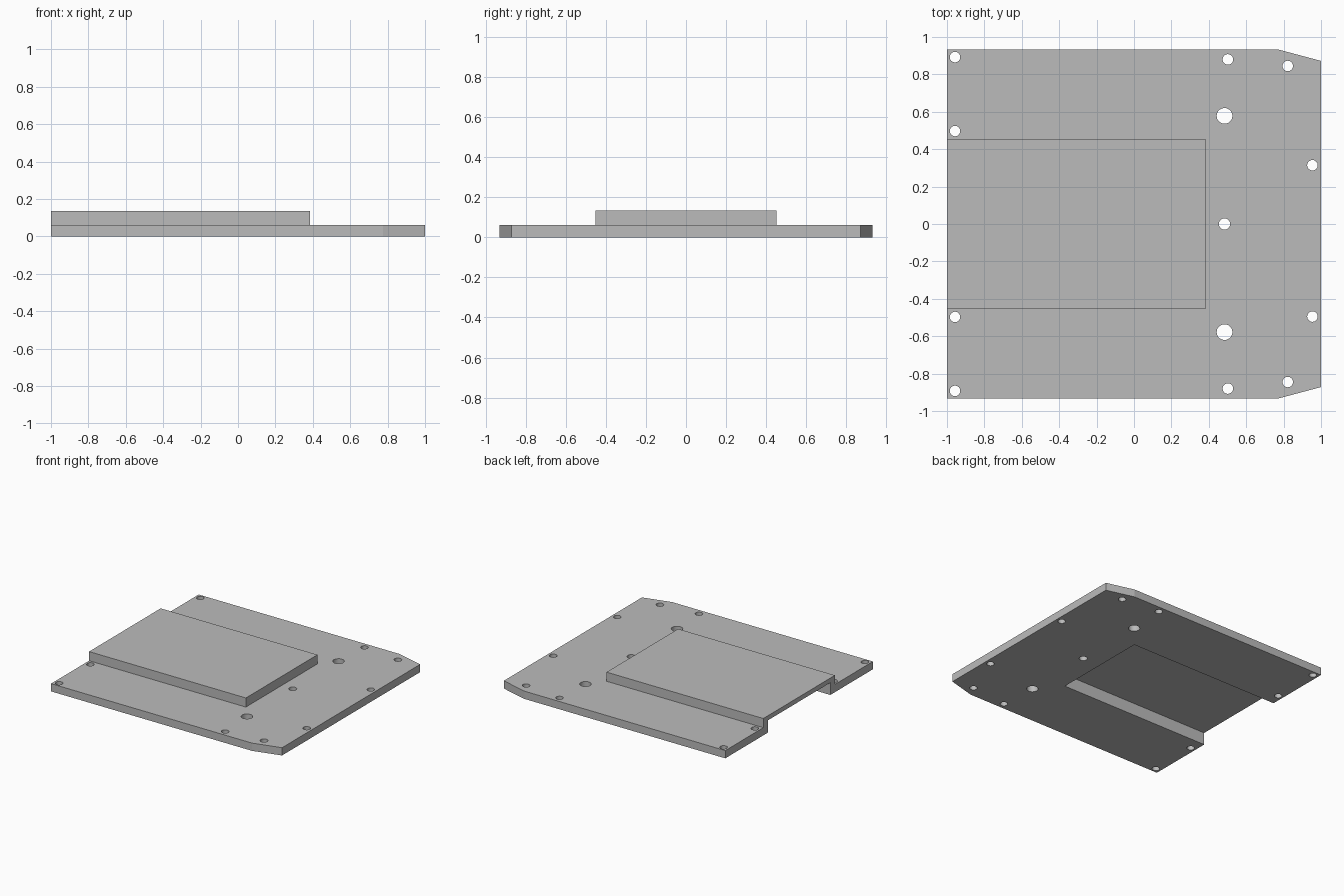
import bpy
import bmesh
from math import pi, cos, sin, radians

cube = bpy.data.objects.get("Cube")
if cube:
    bpy.data.objects.remove(cube, do_unlink=True)

# Main sizes
LEFT, RIGHT, DEPTH = -1.0, 1.0, 0.932
BASE_TOP, COVER_TOP, CHANNEL_TOP = 0.062, 0.135, 0.098
COVER_END, COVER_HALF, WALL = 0.386, 0.452, 0.058

grey = bpy.data.materials.new("plain grey")
grey.use_nodes = True
grey.diffuse_color = (0.5, 0.5, 0.5, 1)
grey.node_tree.nodes["Principled BSDF"].inputs["Base Color"].default_value = (0.5, 0.5, 0.5, 1)


def add_prism(bm, outline, bottom, top):
    """Extrude a flat outline between two heights."""
    face = bm.faces.new([bm.verts.new((x, y, bottom)) for x, y in outline])
    new = bmesh.ops.extrude_face_region(bm, geom=[face])["geom"]
    bmesh.ops.translate(bm, vec=(0, 0, top - bottom),
                        verts=[g for g in new if isinstance(g, bmesh.types.BMVert)])


def rectangle(x0, x1, half):
    return [(x0, -half), (x1, -half), (x1, half), (x0, half)]


def circle(x, y, radius, sides=32):
    return [(x + radius * cos(2 * pi * i / sides), y + radius * sin(2 * pi * i / sides))
            for i in range(sides)]


def make_object(name, prisms):
    bm = bmesh.new()
    for outline, bottom, top in prisms:
        add_prism(bm, outline, bottom, top)
    bmesh.ops.recalc_face_normals(bm, faces=bm.faces)
    mesh = bpy.data.meshes.new(name)
    bm.to_mesh(mesh)
    bm.free()
    mesh.materials.append(grey)
    obj = bpy.data.objects.new(name, mesh)
    bpy.context.collection.objects.link(obj)
    return obj


def combine(target, other, operation):
    """Apply a boolean and discard the helper."""
    mod = target.modifiers.new(operation, 'BOOLEAN')
    mod.operation, mod.solver, mod.object = operation, 'EXACT', other
    bpy.context.view_layer.objects.active = target
    bpy.ops.object.modifier_apply(modifier=mod.name)
    bpy.data.objects.remove(other, do_unlink=True)


# Base plate with two clipped corners
half_outline = [(LEFT, DEPTH), (0.775, DEPTH), (RIGHT, 0.872)]
outline = half_outline + [(x, -y) for x, y in reversed(half_outline)]
plate = make_object("mounting_plate", [(outline, 0, BASE_TOP)])

# Raised cover, fused to the base
cover = make_object("raised_cover", [(rectangle(LEFT, COVER_END, COVER_HALF), 0.02, COVER_TOP)])
combine(plate, cover, 'UNION')

# Channel under the cover, open at the right-hand edge
channel = make_object("channel_cutter", [
    (rectangle(LEFT - 0.1, COVER_END - WALL, COVER_HALF - WALL), -0.1, CHANNEL_TOP)])
combine(plate, channel, 'DIFFERENCE')

# Screw holes: mirrored pairs, then single ones
small, large = 0.028, 0.042
pairs = [(-0.957, 0.892, small), (-0.957, 0.497, small), (0.502, 0.88, small),
         (0.822, 0.845, small), (0.484, 0.578, large)]
holes = pairs + [(x, -y, r) for x, y, r in pairs]
holes += [(0.484, 0, 0.03), (0.954, 0.314, small), (0.954, -0.495, small)]
drill = make_object("hole_cutter", [(circle(*hole), -0.1, 0.3) for hole in holes])
combine(plate, drill, 'DIFFERENCE')

# Round holes shaded smooth, all other edges sharp
bpy.ops.object.select_all(action='DESELECT')
plate.select_set(True)
bpy.context.view_layer.objects.active = plate
bpy.ops.object.shade_smooth_by_angle(angle=radians(12))
